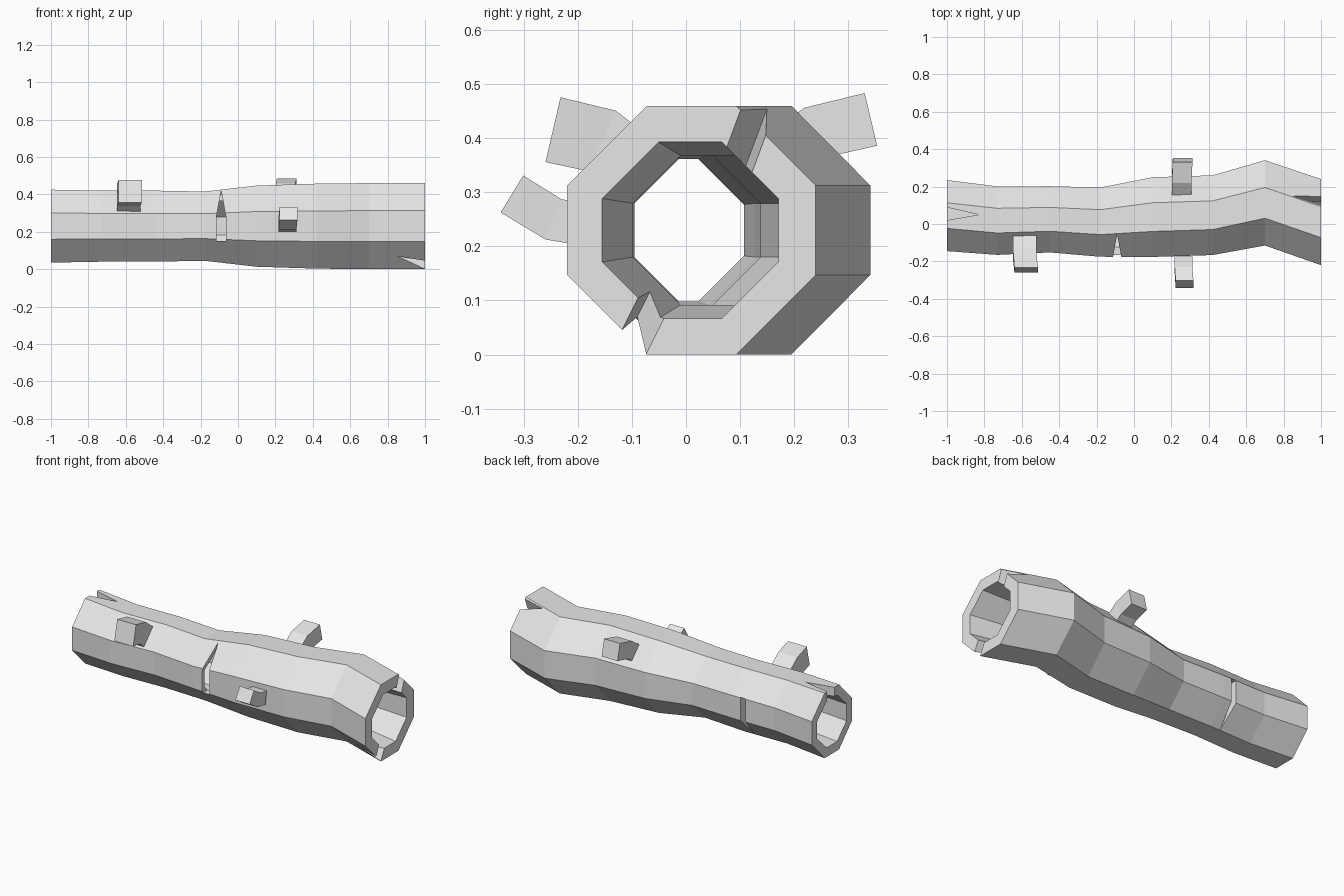
import bpy, bmesh
from mathutils import Vector

cube = bpy.data.objects.get("Cube")
if cube:
    bpy.data.objects.remove(cube, do_unlink=True)

wood = bpy.data.materials.new("pale_grey")
wood.use_nodes = True
GREY = (0.8, 0.8, 0.8, 1)
wood.diffuse_color = GREY
wood.node_tree.nodes["Principled BSDF"].inputs["Base Color"].default_value = GREY


def skin(name, rings, closed=False):
    """Bridge matching rings of points; cap both ends unless closed."""
    bm = bmesh.new()
    loops = [[bm.verts.new(p) for p in ring] for ring in rings]
    n = len(loops[0])
    pairs = list(zip(loops, loops[1:]))
    if closed:
        pairs.append((loops[-1], loops[0]))
    else:
        bm.faces.new(loops[0])
        bm.faces.new(loops[-1])
    for a, b in pairs:
        for i in range(n):
            j = (i + 1) % n
            bm.faces.new((a[i], a[j], b[j], b[i]))
    bmesh.ops.recalc_face_normals(bm, faces=bm.faces)
    mesh = bpy.data.meshes.new(name)
    bm.to_mesh(mesh)
    bm.free()
    mesh.materials.append(wood)
    obj = bpy.data.objects.new(name, mesh)
    bpy.context.collection.objects.link(obj)
    return obj


def octagon(x, cy, ry, rz):
    k = 0.36
    unit = [(1, k), (k, 1), (-k, 1), (-1, k), (-1, -k), (-k, -1), (k, -1), (1, -k)]
    return [Vector((x, cy + ry * u, 0.23 + rz * v)) for u, v in unit]


# hollow trunk: x, outer centre, outer half width, outer half height, inner centre, inner radius
stations = [
    (-1.0, 0.045, 0.19, 0.195, 0.045, 0.14),
    (-0.73, 0.018, 0.183, 0.19, 0.015, 0.135),
    (-0.45, 0.025, 0.177, 0.19, 0.0, 0.133),
    (-0.18, 0.01, 0.185, 0.185, -0.025, 0.132),
    (0.1, 0.037, 0.213, 0.217, -0.01, 0.138),
    (0.42, 0.047, 0.213, 0.227, 0.0, 0.138),
    (0.7, 0.113, 0.228, 0.23, 0.04, 0.138),
    (1.0, 0.01, 0.23, 0.23, 0.008, 0.163),
]
outer = [octagon(x, c, ry, rz) for x, c, ry, rz, _, _ in stations]
inner = [octagon(x, c, r, r) for x, _, _, _, c, r in stations]
trunk = skin("hollow_trunk", outer + inner[::-1], closed=True)


def notch(tip, base, out, width):
    """Triangular split running in from an end of the trunk."""
    tip, base = Vector(tip), Vector(base)
    out = Vector((0, *out)).normalized()
    side = Vector((1, 0, 0)).cross(out) * width
    plan = [tip, base + side, base - side]
    return skin("notch_cutter", [[p + out * d for p in plan] for d in (-0.12, 0.12)])


def slit(x, y_out, y_in, z_flat, z_mid, z_tip, w):
    """Pointed slot through one side wall."""
    plan = [(x - w, z_flat), (x + w, z_flat), (x + w, z_mid), (x, z_tip), (x - w, z_mid)]
    return skin("slit_cutter", [[Vector((a, y, b)) for a, b in plan] for y in (y_out, y_in)])


cutters = [
    notch((0.85, 0.15, 0.455), (1.02, 0.115, 0.41), (0.35, 0.94), 0.034),
    notch((0.85, -0.1, 0.05), (1.02, -0.085, 0.04), (-0.45, -0.9), 0.034),
    notch((-0.83, 0.05, 0.41), (-1.02, 0.055, 0.41), (0, 1), 0.038),
    slit(-0.09, -0.3, -0.05, 0.15, 0.285, 0.42, 0.025),
    slit(-0.52, 0.3, 0.08, 0.3, 0.17, 0.04, 0.016),
]
bpy.context.view_layer.objects.active = trunk
for cutter in cutters:
    cutter.hide_render = True
    mod = trunk.modifiers.new("cut", "BOOLEAN")
    mod.operation = "DIFFERENCE"
    mod.solver = "EXACT"
    mod.object = cutter
    bpy.ops.object.modifier_apply(modifier=mod.name)
    bpy.data.objects.remove(cutter, do_unlink=True)


def branch(name, xs, path, width, thick):
    """Bent square stub following a path in the y-z plane."""
    pts = [Vector((x, y, z)) for x, (y, z) in zip(xs, path)]
    rings = []
    for i, p in enumerate(pts):
        before, after = pts[max(i - 1, 0)], pts[min(i + 1, len(pts) - 1)]
        along = (after - before).normalized()
        up = Vector((1, 0, 0)).cross(along).normalized() * thick / 2
        across = Vector((width / 2, 0, 0))
        rings.append([p + across + up, p - across + up, p - across - up, p + across - up])
    return skin(name, rings)


# broken branch stubs
branch("front_upper_branch", (-0.585, -0.585, -0.577), [(-0.1, 0.35), (-0.155, 0.395), (-0.246, 0.416)], 0.125, 0.123)
branch("front_lower_branch", (0.265, 0.265, 0.27), [(-0.18, 0.24), (-0.245, 0.25), (-0.322, 0.297)], 0.095, 0.08)
branch("back_branch", (0.255, 0.255, 0.26), [(0.16, 0.355), (0.24, 0.411), (0.342, 0.435)], 0.105, 0.1)
